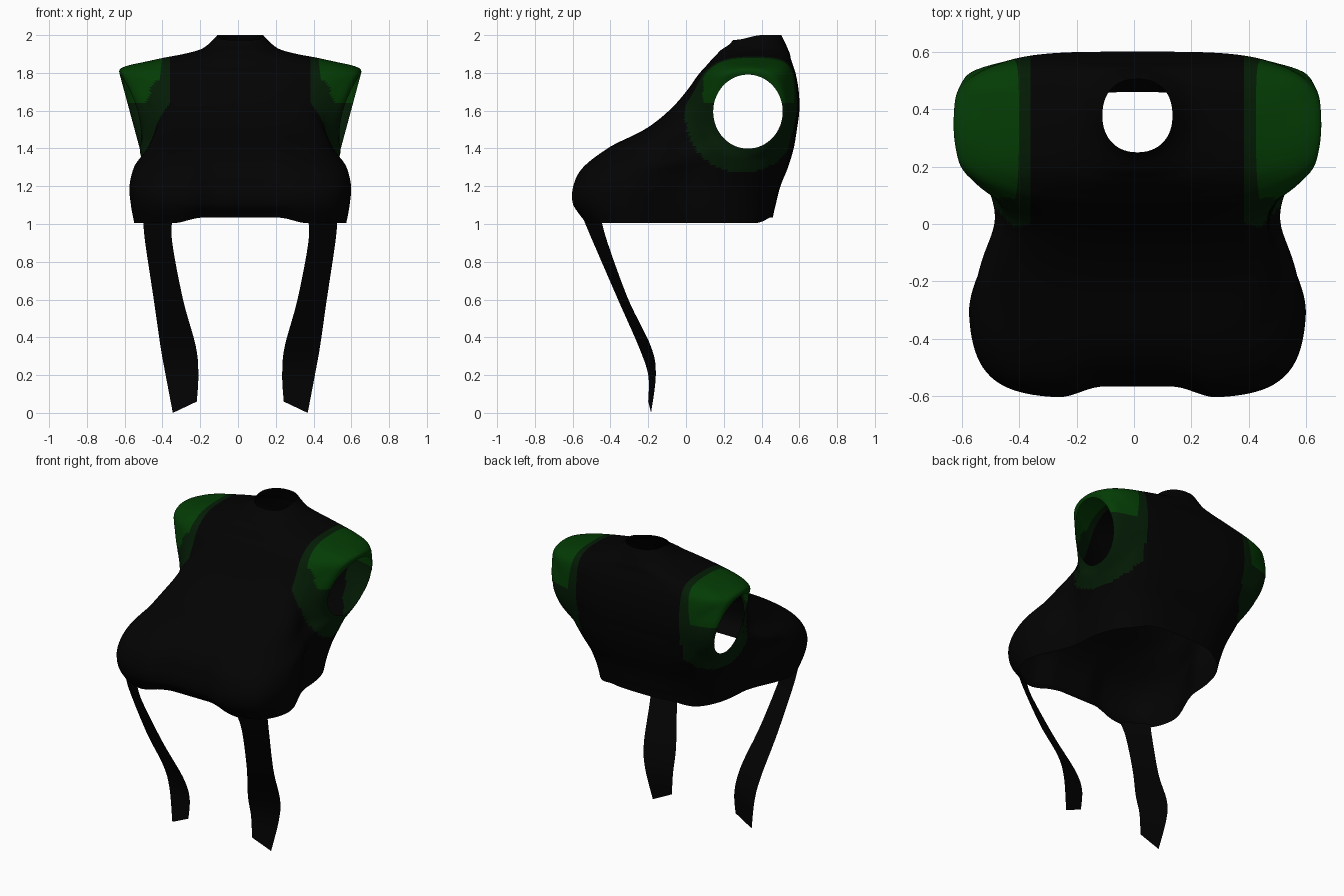
import bpy
import bmesh
from math import cos, sin, pi, exp, hypot

if "Cube" in bpy.data.objects:
    bpy.data.objects.remove(bpy.data.objects["Cube"], do_unlink=True)

SEGMENTS = 200
STEPS = 8
OFFSET = 0.012


def make_material(name, colour):
    mat = bpy.data.materials.new(name)
    mat.use_nodes = True
    mat.diffuse_color = (*colour, 1)
    shader = mat.node_tree.nodes["Principled BSDF"]
    shader.inputs["Base Color"].default_value = (*colour, 1)
    shader.inputs["Roughness"].default_value = 0.9
    return mat


black = make_material("black cloth", (0.0008, 0.0008, 0.0008))
dark_green = make_material("dark green trim", (0.0012, 0.0115, 0.0016))
green = make_material("green shoulder", (0.0012, 0.045, 0.0014))


def smoothstep(low, high, value):
    t = min(max((value - low) / (high - low), 0), 1)
    return t * t * (3 - 2 * t)


def refine(rows, steps):
    """Smooth curve through rows of numbers."""
    result = []
    last = len(rows) - 1
    for i in range(last):
        group = zip(rows[max(i - 1, 0)], rows[i], rows[i + 1], rows[min(i + 2, last)])
        group = list(group)
        for k in range(steps):
            t = k / steps
            result.append([
                b + t * (c - a) / 2 + t * t * (a - 2.5 * b + 2 * c - d / 2)
                + t ** 3 * (1.5 * (b - c) + (d - a) / 2)
                for a, b, c, d in group])
    result.append(list(rows[last]))
    return result


def finish(bm, name, materials):
    mesh = bpy.data.meshes.new(name)
    bm.to_mesh(mesh)
    bm.free()
    obj = bpy.data.objects.new(name, mesh)
    bpy.context.collection.objects.link(obj)
    for mat in materials:
        mesh.materials.append(mat)
    for poly in mesh.polygons:
        poly.use_smooth = True


def bridge(bm, rings, closed):
    for low, high in zip(rings, rings[1:]):
        count = len(low)
        for i in range(count if closed else count - 1):
            j = (i + 1) % count
            bm.faces.new((low[i], low[j], high[j], high[i]))


# Garment sections: height, front y, back y, front half width,
# back half width, front squareness, back squareness
SECTIONS = [
    (1.004, -.54, .46, .568, .45, 4.6, 3),
    (1.1, -.6, .475, .582, .467, 4.8, 3.2),
    (1.2, -.6, .5, .59, .485, 4.8, 3.5),
    (1.3, -.55, .54, .568, .512, 4.3, 3.8),
    (1.4, -.42, .57, .5, .54, 4, 4),
    (1.5, -.22, .587, .48, .562, 3.8, 4),
    (1.6, -.09, .6, .48, .588, 3.6, 4),
    (1.7, 0, .597, .5, .615, 3.4, 3.8),
    (1.79, .065, .582, .55, .64, 3.2, 3.6),
    (1.835, .105, .568, .54, .59, 2.8, 3.3),
    (1.875, .14, .555, .43, .43, 2.5, 3),
    (1.9, .165, .55, .3, .3, 2.3, 2.6),
    (1.925, .185, .54, .21, .21, 2.2, 2.4),
    (1.96, .22, .525, .16, .16, 2.2, 2.3),
    (2.0, .25, .505, .122, .122, 2.2, 2.3),
]


def section_point(section, angle):
    z, front, back, wide_front, wide_back, square_front, square_back = section
    c, s = cos(angle), sin(angle)
    n = square_front + (square_back - square_front) * smoothstep(-.3, .3, s)
    r = (abs(c) ** n + abs(s) ** n) ** (-1 / n)
    y = (front + back) / 2 + (back - front) / 2 * s * r
    # Wide bust narrows to the waist; higher up the arms widen again
    rise = smoothstep(1.25, 1.45, z)
    blend = smoothstep(-.32 + .29 * rise, .06 + .17 * rise, y)
    x = (wide_front + (wide_back - wide_front) * blend) * c * r
    x *= 1 - .06 * exp(-((y - .02) / .11) ** 2) * smoothstep(1.05, 1.3, z)
    if s < 0:
        y += .04 * (1 - smoothstep(.12, .28, abs(x))) * (1 - smoothstep(1.2, 1.45, z))
    # Raised middle of the hem and lowered front of the collar
    z += .03 * (1 - smoothstep(.2, .36, abs(x))) * (1 - smoothstep(1, 1.12, z))
    z -= .025 * smoothstep(1.9, 2, z) * smoothstep(-.2, .9, -s)
    return x + OFFSET, y, z


bm = bmesh.new()
rings = []
for section in refine(SECTIONS, STEPS):
    rings.append([bm.verts.new(section_point(section, 2 * pi * i / SEGMENTS))
                  for i in range(SEGMENTS)])
bridge(bm, rings, True)


# Arm holes
HOLE_Y, HOLE_Z, HOLE_RY, HOLE_RZ = .328, 1.595, .184, .196


def hole_distance(p):
    return hypot((p.y - HOLE_Y) / HOLE_RY, (p.z - HOLE_Z) / HOLE_RZ)


inside = [f for f in bm.faces
          if abs(f.calc_center_median().x) > .35
          and hole_distance(f.calc_center_median()) < 1]
bmesh.ops.delete(bm, geom=inside, context="FACES")
for v in bm.verts:
    p = v.co
    if abs(p.x) < .35 or hole_distance(p) > 1.35:
        continue
    d = hole_distance(p)
    if v.is_boundary:
        p.y = HOLE_Y + (p.y - HOLE_Y) / d
        p.z = HOLE_Z + (p.z - HOLE_Z) / d
        d = 1
    # Flare the cloth towards a slanted rim, bowed in at the front
    rim = .585 + .27 * (p.z - HOLE_Z) - min(p.y - .35, 0) ** 2
    rim = OFFSET + (rim if p.x > 0 else -rim)
    p.x += (rim - p.x) * (1 - smoothstep(1, 1.35, d))

# Clean colour borders cut across the shoulders
CAP_Z, BAND_X, CAP_X, SLOPE = 1.64, .372, .42, .12
for side in (1, -1):
    for point, normal in (
            ((OFFSET + side * BAND_X, 0, 0), (1, 0, 0)),
            ((OFFSET + side * CAP_X, 0, 1.82), (side, 0, SLOPE)),
            ((0, 0, CAP_Z), (0, 0, 1))):
        faces = [f for f in bm.faces
                 if side * f.calc_center_median().x > .3
                 and f.calc_center_median().z > 1.55]
        edges = {e for f in faces for e in f.edges}
        verts = {v for f in faces for v in f.verts}
        bmesh.ops.bisect_plane(bm, geom=[*verts, *edges, *faces], dist=1e-5,
                               plane_co=point, plane_no=normal)

# Green shoulder caps inside a darker band
for f in bm.faces:
    p = f.calc_center_median()
    side = abs(p.x - OFFSET)
    if side > BAND_X and (hypot(p.y - .3, p.z - 1.575) < .305 or p.z > CAP_Z):
        f.material_index = 1
        if side > CAP_X + SLOPE * (1.82 - p.z) and p.z > CAP_Z and p.y > .09:
            f.material_index = 2
finish(bm, "sleeveless_top", [black, dark_green, green])

# Hanging straps: inner edge x, y, z then outer edge x, y, z
STRAP = [
    (.36, -.545, 1.03, .515, -.45, 1.03),
    (.36, -.49, .9, .503, -.415, .9),
    (.303, -.36, .6, .458, -.305, .6),
    (.235, -.25, .35, .422, -.185, .35),
    (.222, -.2, .2, .395, -.16, .2),
    (.23, -.2, .06, .357, -.185, 0),
]
for name, side in (("left_strap", 1), ("right_strap", -1)):
    bm = bmesh.new()
    rows = []
    for xi, yi, zi, xo, yo, zo in refine(STRAP, STEPS):
        inner = bm.verts.new((side * xi + OFFSET, yi, zi))
        outer = bm.verts.new((side * xo + OFFSET, yo, zo))
        rows.append([inner, outer] if side > 0 else [outer, inner])
    bridge(bm, rows[::-1], False)
    finish(bm, name, [black])
